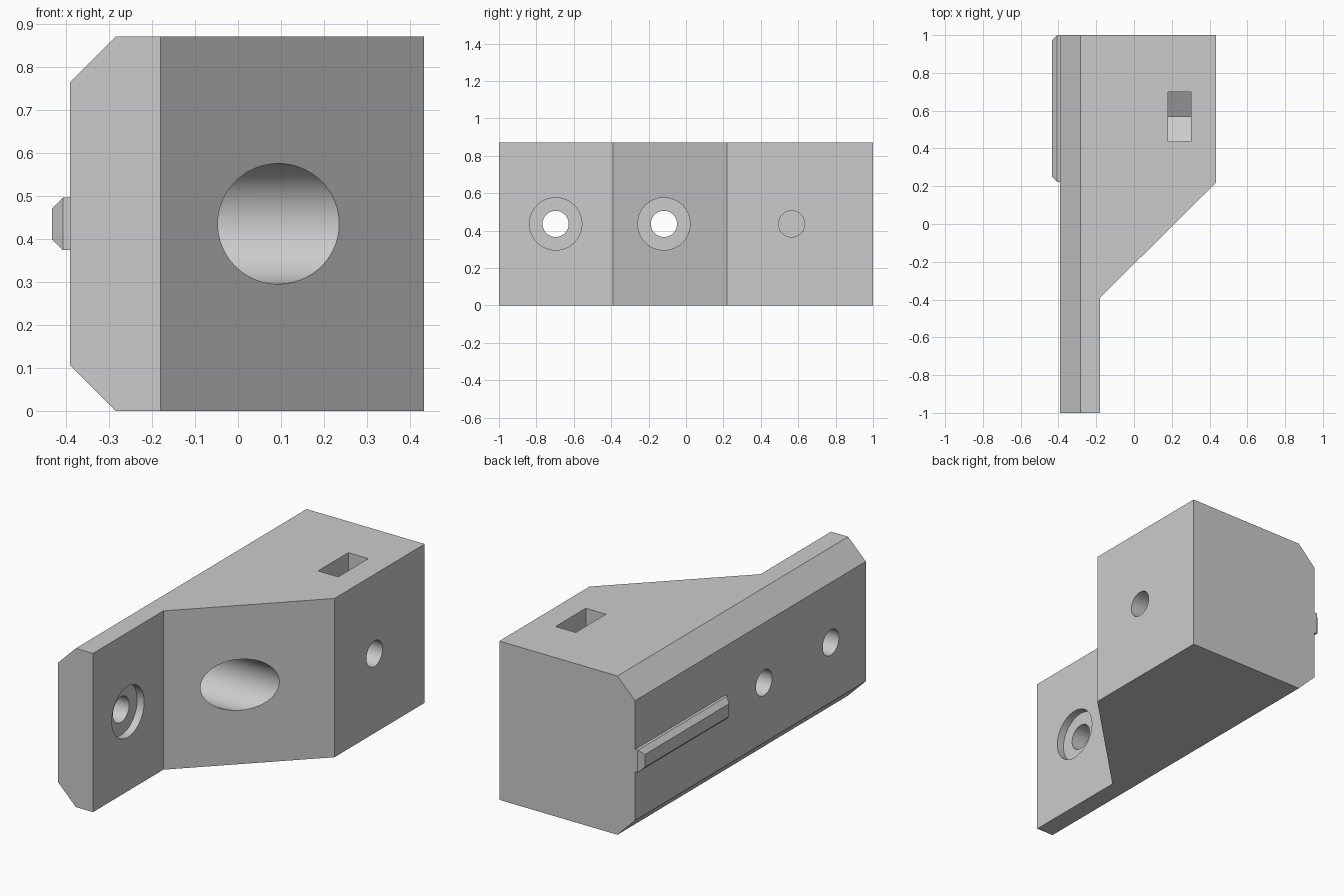
import bpy
import bmesh
from math import pi
from mathutils import Matrix, Vector

if "Cube" in bpy.data.objects:
    bpy.data.objects.remove(bpy.data.objects["Cube"], do_unlink=True)

HEIGHT = 0.871
MID = HEIGHT / 2
BACK = -0.391        # x of the flat mounting face
WEB = -0.18          # x of the thin end's outer face
SIDE = 0.433         # x of the thick end's outer face

grey = bpy.data.materials.new("plain grey")
grey.use_nodes = True
grey.diffuse_color = (0.6, 0.6, 0.6, 1)
grey.node_tree.nodes["Principled BSDF"].inputs["Base Color"].default_value = (0.6, 0.6, 0.6, 1)


def make_object(name, bm):
    bmesh.ops.recalc_face_normals(bm, faces=bm.faces)
    mesh = bpy.data.meshes.new(name)
    bm.to_mesh(mesh)
    bm.free()
    mesh.materials.append(grey)
    obj = bpy.data.objects.new(name, mesh)
    bpy.context.collection.objects.link(obj)
    return obj


def prism(points, direction):
    """Extrude a flat polygon along a direction."""
    bm = bmesh.new()
    face = bm.faces.new([bm.verts.new(p) for p in points])
    new = bmesh.ops.extrude_face_region(bm, geom=[face])["geom"]
    verts = [v for v in new if isinstance(v, bmesh.types.BMVert)]
    bmesh.ops.translate(bm, verts=verts, vec=Vector(direction))
    return bm


def bore(name, y, radius, x0, x1):
    """Cylindrical cutter along x at mid height."""
    bm = bmesh.new()
    place = Matrix.Translation(((x0 + x1) / 2, y, MID)) @ Matrix.Rotation(pi / 2, 4, "Y")
    bmesh.ops.create_cone(bm, cap_ends=True, segments=96, radius1=radius,
                          radius2=radius, depth=x1 - x0, matrix=place)
    return make_object(name, bm)


# Bracket body: plan outline with the two long mounting-face edges chamfered
outline = [(BACK, -1), (WEB, -1), (WEB, -0.39), (SIDE, 0.218), (SIDE, 1), (BACK, 1)]
bm = prism([(x, y, 0) for x, y in outline], (0, 0, HEIGHT))
long_edges = [e for e in bm.edges
              if all(abs(v.co.x - BACK) < 1e-4 for v in e.verts)
              and abs(e.verts[0].co.z - e.verts[1].co.z) < 1e-4]
bmesh.ops.bevel(bm, geom=long_edges, offset=0.107, segments=1, affect="EDGES")
body = make_object("bracket_body", bm)

# Cutters: two counterbored through holes, a blind screw hole and a nut slot
cutters = []
for label, y in (("lower", -0.697), ("upper", -0.118)):
    cutters.append(bore(label + "_through_hole", y, 0.07, -0.6, 0.6))
    cutters.append(bore(label + "_counterbore", y, 0.14, -0.222, 0.6))
cutters.append(bore("screw_hole", 0.565, 0.07, 0.0, 0.6))

slot_y, half, top = 0.568, 0.131, 1.0
slot = [(slot_y - half, top), (slot_y - half, MID - 0.076), (slot_y, MID - 0.151),
        (slot_y + half, MID - 0.076), (slot_y + half, top)]
cutters.append(make_object("nut_slot", prism([(0.18, y, z) for y, z in slot], (0.122, 0, 0))))

bpy.context.view_layer.objects.active = body
for cutter in cutters:
    cutter.hide_render = True
    mod = body.modifiers.new(cutter.name, "BOOLEAN")
    mod.operation = "DIFFERENCE"
    mod.solver = "EXACT"
    mod.object = cutter
    bpy.ops.object.modifier_apply(modifier=mod.name)
    bpy.data.objects.remove(cutter, do_unlink=True)

# Smooth the bores, keep the block edges sharp
bpy.ops.object.select_all(action="DESELECT")
body.select_set(True)
bpy.ops.object.shade_smooth_by_angle(angle=pi / 9)

# Locating rail on the mounting face, outer edges chamfered all round
y0, y1, z0, z1 = 0.222, 1.0, MID - 0.061, MID + 0.061
bm = prism([(BACK, y0, z0), (BACK, y1, z0), (BACK, y1, z1), (BACK, y0, z1)],
           (-SIDE - BACK, 0, 0))
outer = [e for e in bm.edges if all(v.co.x < BACK - 0.01 for v in e.verts)]
bmesh.ops.bevel(bm, geom=outer, offset=0.026, segments=1, affect="EDGES")
make_object("locating_rail", bm)
